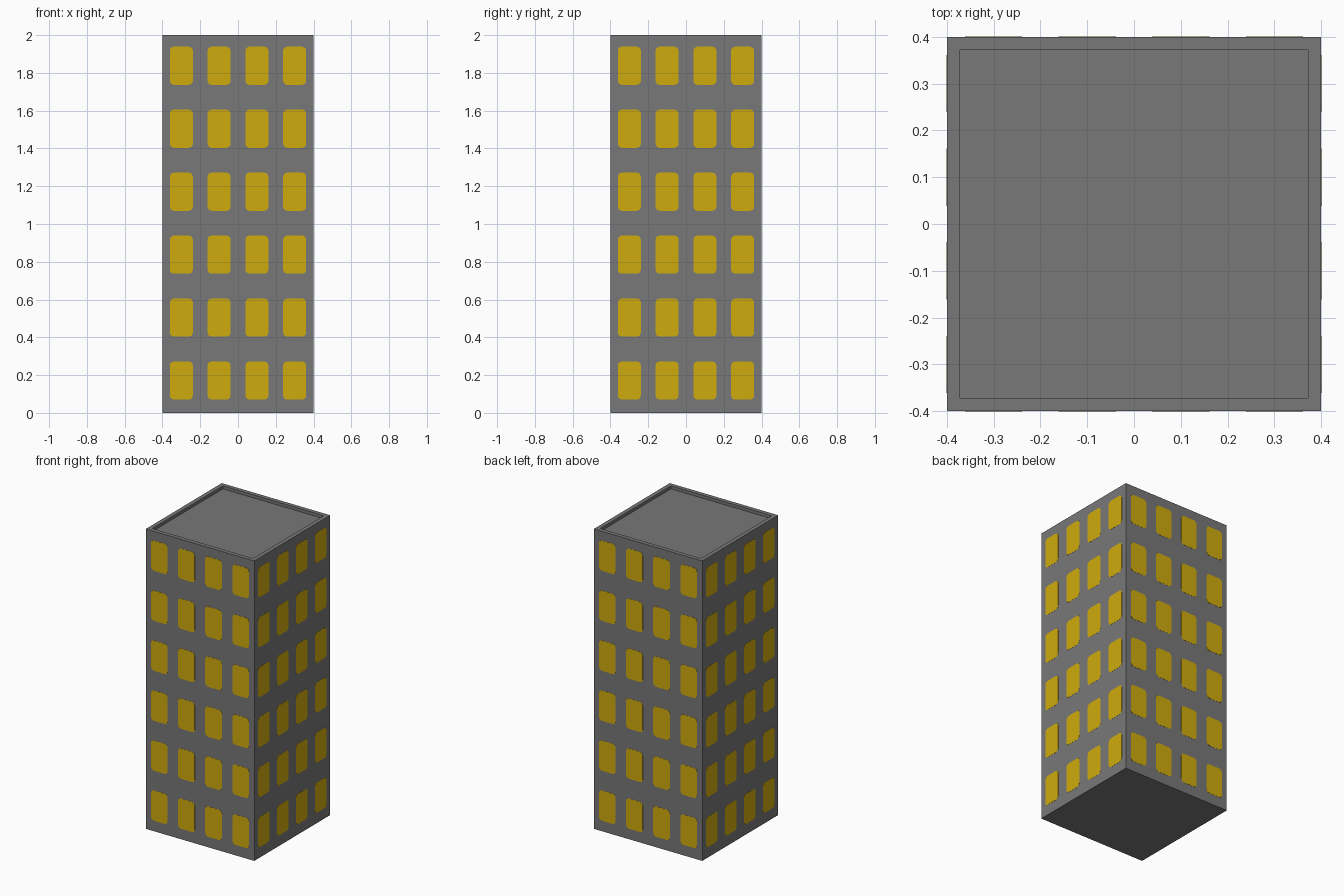
import bpy, bmesh, math
from mathutils import Matrix, Vector

if "Cube" in bpy.data.objects:
    bpy.data.objects.remove(bpy.data.objects["Cube"])

HALF, HEIGHT = 0.4, 2.0
RIM, RECESS = 0.04, 0.02
ROWS, COLS = 6, 4
WIN_W, WIN_H, CORNER, THICK = 0.122, 0.202, 0.02, 0.001


def material(name, rgb):
    m = bpy.data.materials.new(name)
    m.diffuse_color = (*rgb, 1.0)
    m.use_nodes = True
    m.node_tree.nodes["Principled BSDF"].inputs["Base Color"].default_value = m.diffuse_color
    return m


def add_object(name, bm, mat):
    mesh = bpy.data.meshes.new(name)
    bm.to_mesh(mesh)
    bm.free()
    mesh.materials.append(mat)
    obj = bpy.data.objects.new(name, mesh)
    bpy.context.collection.objects.link(obj)
    return obj


concrete = material("concrete grey", (0.188, 0.188, 0.188))
gold = material("window gold", (0.63, 0.41, 0.004))

# Tower block with a shallow recessed roof inside a parapet rim
bm = bmesh.new()
bmesh.ops.create_cube(bm, size=1.0, matrix=Matrix.Translation((0, 0, HEIGHT / 2))
                      @ Matrix.Diagonal((2 * HALF, 2 * HALF, HEIGHT, 1)))
bm.normal_update()
roof = max(bm.faces, key=lambda f: f.normal.z)
bmesh.ops.inset_region(bm, faces=[roof], thickness=RIM)
lip = bmesh.ops.extrude_face_region(bm, geom=[roof])
floor = [v for v in lip["geom"] if isinstance(v, bmesh.types.BMVert)]
bmesh.ops.translate(bm, verts=floor, vec=(0, 0, -RECESS))
if roof.is_valid:
    bmesh.ops.delete(bm, geom=[roof], context='FACES_ONLY')
bmesh.ops.recalc_face_normals(bm, faces=bm.faces)
add_object("tower_block", bm, concrete)


# Rounded window outline, counter-clockwise seen from the front
def outline(cx, cz):
    pts = []
    for i, (sx, sz) in enumerate([(1, 1), (-1, 1), (-1, -1), (1, -1)]):
        for step in range(3):
            a = math.radians(90 * i + 45 * step)
            pts.append((cx + sx * (WIN_W / 2 - CORNER) + CORNER * math.cos(a),
                        cz + sz * (WIN_H / 2 - CORNER) + CORNER * math.sin(a)))
    return pts


# Thin window plates on each of the four sides
for side, name in enumerate(["front", "right", "back", "left"]):
    bm = bmesh.new()
    for r in range(ROWS):
        for c in range(COLS):
            pts = outline(-0.3 + 0.2 * c, 0.171 + r * HEIGHT / ROWS)
            face = bm.faces.new([bm.verts.new((x, -HALF, z)) for x, z in pts])
            ext = bmesh.ops.extrude_face_region(bm, geom=[face])
            top = [v for v in ext["geom"] if isinstance(v, bmesh.types.BMVert)]
            bmesh.ops.translate(bm, verts=top, vec=Vector((0, -THICK, 0)))
    bmesh.ops.recalc_face_normals(bm, faces=bm.faces)
    bmesh.ops.rotate(bm, verts=bm.verts, cent=(0, 0, 0),
                     matrix=Matrix.Rotation(math.radians(90 * side), 3, 'Z'))
    add_object(name + "_windows", bm, gold)
